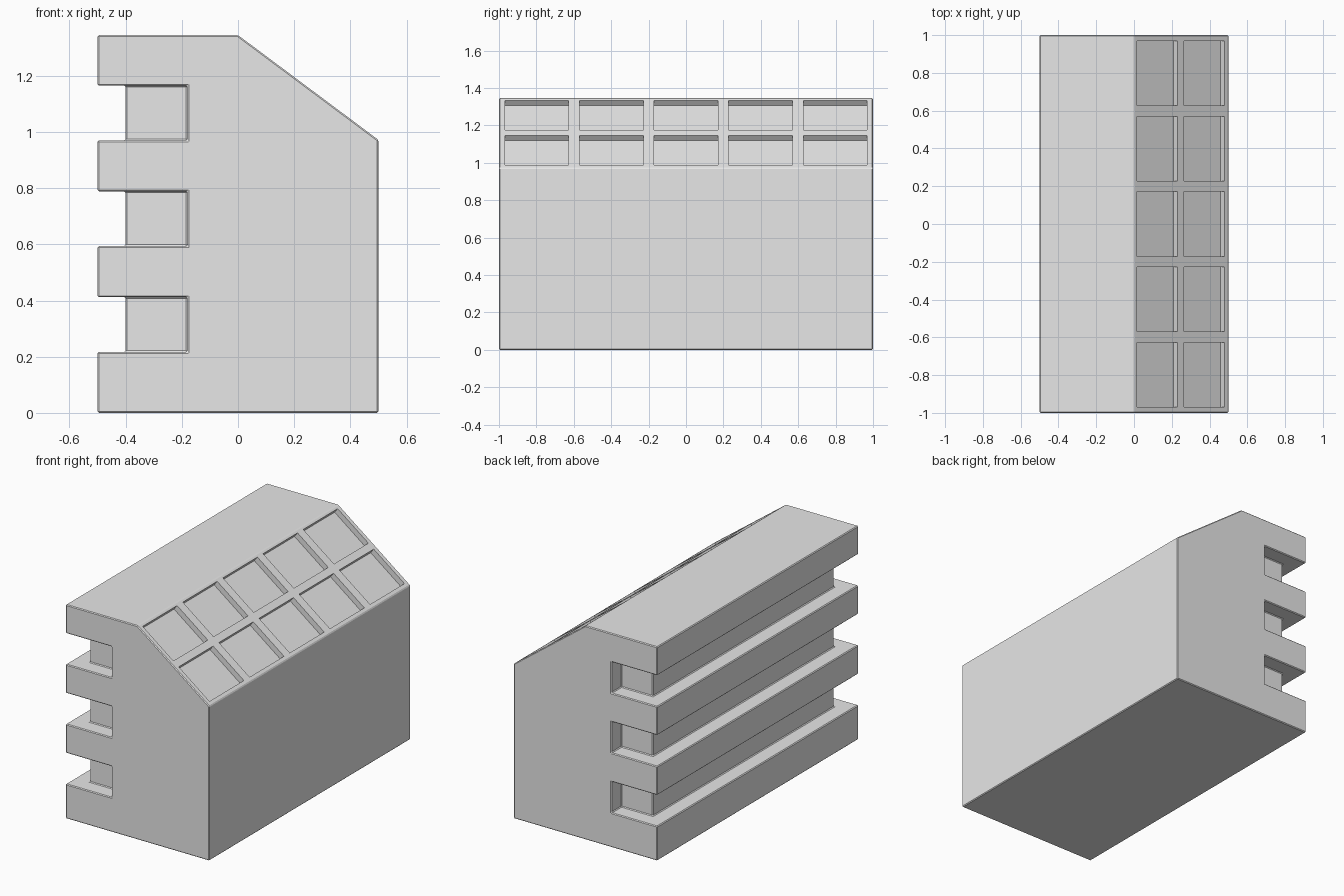
import bpy
import bmesh
from mathutils import Vector

if "Cube" in bpy.data.objects:
    bpy.data.objects.remove(bpy.data.objects["Cube"])

grey = bpy.data.materials.new("concrete grey")
grey.use_nodes = True
COLOUR = (0.8, 0.8, 0.8, 1)
grey.diffuse_color = COLOUR
grey.node_tree.nodes["Principled BSDF"].inputs["Base Color"].default_value = COLOUR


def prism(bm, outline, direction):
    """Closed prism: a planar outline swept along a direction."""
    face = bm.faces.new([bm.verts.new(p) for p in outline])
    swept = bmesh.ops.extrude_face_region(bm, geom=[face])["geom"]
    verts = [v for v in swept if isinstance(v, bmesh.types.BMVert)]
    bmesh.ops.translate(bm, verts=verts, vec=direction)


def make_object(name, bm, cutter=False):
    bmesh.ops.recalc_face_normals(bm, faces=bm.faces)
    mesh = bpy.data.meshes.new(name)
    bm.to_mesh(mesh)
    bm.free()
    mesh.materials.append(grey)
    obj = bpy.data.objects.new(name, mesh)
    bpy.context.collection.objects.link(obj)
    if cutter:
        obj.hide_render = True
        obj.hide_set(True)
        obj.display_type = 'WIRE'
    return obj


def cut(obj, cutter):
    mod = obj.modifiers.new(cutter.name, 'BOOLEAN')
    mod.operation = 'DIFFERENCE'
    mod.solver = 'EXACT'
    mod.object = cutter


# Main block with a sloping roof on one side
HEIGHT, EAVE = 1.345, 0.972
bm = bmesh.new()
section = [(-0.5, 0), (0.5, 0), (0.5, EAVE), (0, HEIGHT), (-0.5, HEIGHT)]
prism(bm, [(x, -1, z) for x, z in section], (0, 2, 0))
building = make_object("building", bm)

# Window bands along the long side, deeper around both end corners
bm = bmesh.new()
half = [(-0.6, 1.1), (-0.18, 1.1), (-0.18, 0.9), (-0.4, 0.9)]
plan = half + [(x, -y) for x, y in reversed(half)]
for low, high in ((0.217, 0.412), (0.594, 0.789), (0.97, 1.165)):
    prism(bm, [(x, y, low) for x, y in plan], (0, 0, high - low))
cut(building, make_object("window_band_cutter", bm, True))

# Fine chamfer on the walls and bands
bevel = building.modifiers.new("chamfer", 'BEVEL')
bevel.width = 0.005
bevel.segments = 1
bevel.limit_method = 'ANGLE'

# Two rows of five square skylight recesses, sunk square to the slope
slope = Vector((0.5, 0, EAVE - HEIGHT))
normal = Vector((-slope.z, 0, slope.x)).normalized()
ridge = Vector((0, 0, HEIGHT))
DEPTH = 0.035
bm = bmesh.new()
for start, end in ((0.03, 0.458), (0.532, 0.96)):
    for i in range(5):
        y = (i - 2) * 0.399
        corners = [(start, y - 0.171), (end, y - 0.171),
                   (end, y + 0.171), (start, y + 0.171)]
        prism(bm, [ridge + slope * s + Vector((0, v, 0)) - normal * DEPTH
                   for s, v in corners], normal * 0.1)
cut(building, make_object("skylight_cutter", bm, True))
